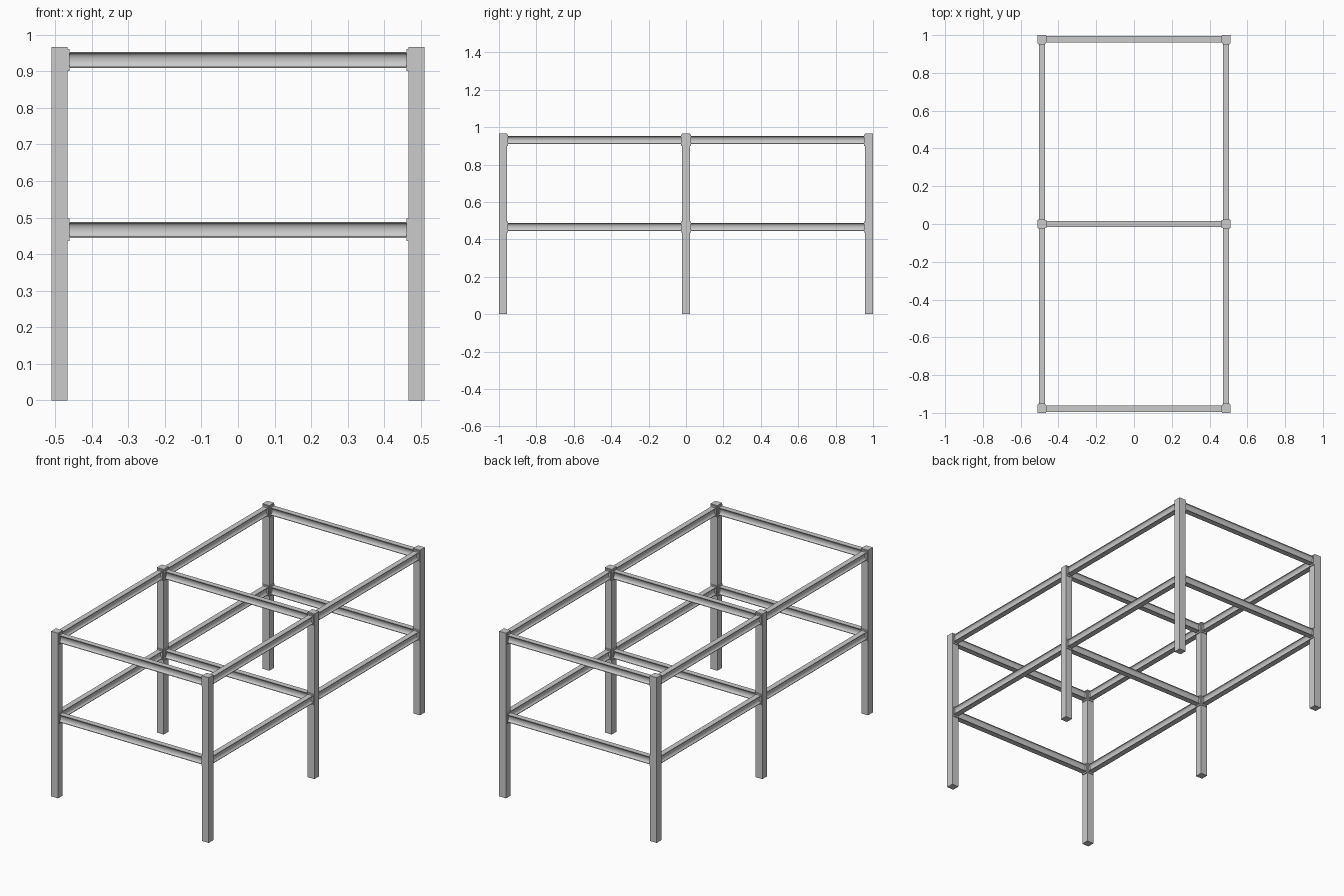
import bpy, bmesh, math
from mathutils import Vector, Matrix

if "Cube" in bpy.data.objects:
    bpy.data.objects.remove(bpy.data.objects["Cube"])

POST = 0.044          # square post width
HEIGHT = 0.967
PX, PY = 0.488, 0.978 # post centre lines
LEVELS = {"lower": 0.4665, "upper": 0.931}


def box(name, size, loc):
    bm = bmesh.new()
    bmesh.ops.create_cube(bm, size=1, matrix=Matrix.Diagonal((*size, 1)))
    me = bpy.data.meshes.new(name)
    bm.to_mesh(me)
    bm.free()
    ob = bpy.data.objects.new(name, me)
    ob.location = loc
    bpy.context.collection.objects.link(ob)
    return ob


def rail_profile():
    # flanged beam section: flat top and bottom, hollowed sides
    n = 10
    right = [(0.016, 0.022)]
    for i in range(n + 1):
        t = math.pi / 2 - math.pi * i / n
        right.append((0.016 - 0.011 * math.cos(t), 0.0185 * math.sin(t)))
    right.append((0.016, -0.022))
    return right + [(-x, z) for x, z in reversed(right)]


def rail(name, a, b):
    a, b = Vector(a), Vector(b)
    d = (b - a).normalized()
    side = Vector((-d.y, d.x, 0))
    bm = bmesh.new()
    ring = [bm.verts.new(a + side * u + Vector((0, 0, w))) for u, w in rail_profile()]
    face = bm.faces.new(ring)
    ext = bmesh.ops.extrude_face_region(bm, geom=[face], use_keep_orig=True)
    bmesh.ops.translate(bm, vec=b - a,
                        verts=[v for v in ext["geom"] if isinstance(v, bmesh.types.BMVert)])
    bmesh.ops.recalc_face_normals(bm, faces=bm.faces)
    me = bpy.data.meshes.new(name)
    bm.to_mesh(me)
    bm.free()
    ob = bpy.data.objects.new(name, me)
    bpy.context.collection.objects.link(ob)
    bpy.ops.object.select_all(action='DESELECT')
    ob.select_set(True)
    bpy.context.view_layer.objects.active = ob
    bpy.ops.object.shade_smooth_by_angle(angle=math.radians(45))

    # thin mounting plate at each end
    t = 0.005
    size = (t, 0.036, 0.061) if abs(d.x) > 0.5 else (0.036, t, 0.061)
    box(name + "_start_plate", size, a + d * t / 2)
    box(name + "_end_plate", size, b - d * t / 2)


# Posts
rows = {"front": -PY, "middle": 0.0, "back": PY}
sides = {"left": -PX, "right": PX}
for row, y in rows.items():
    for side, x in sides.items():
        box(f"{row}_{side}_post", (POST, POST, HEIGHT), (x, y, HEIGHT / 2))

# Rails at both levels
h = POST / 2
for level, z in LEVELS.items():
    for row, y in rows.items():
        rail(f"{level}_{row}_cross_rail", (-PX + h, y, z), (PX - h, y, z))
    for side, x in sides.items():
        rail(f"{level}_{side}_front_rail", (x, -PY + h, z), (x, -h, z))
        rail(f"{level}_{side}_back_rail", (x, h, z), (x, PY - h, z))
